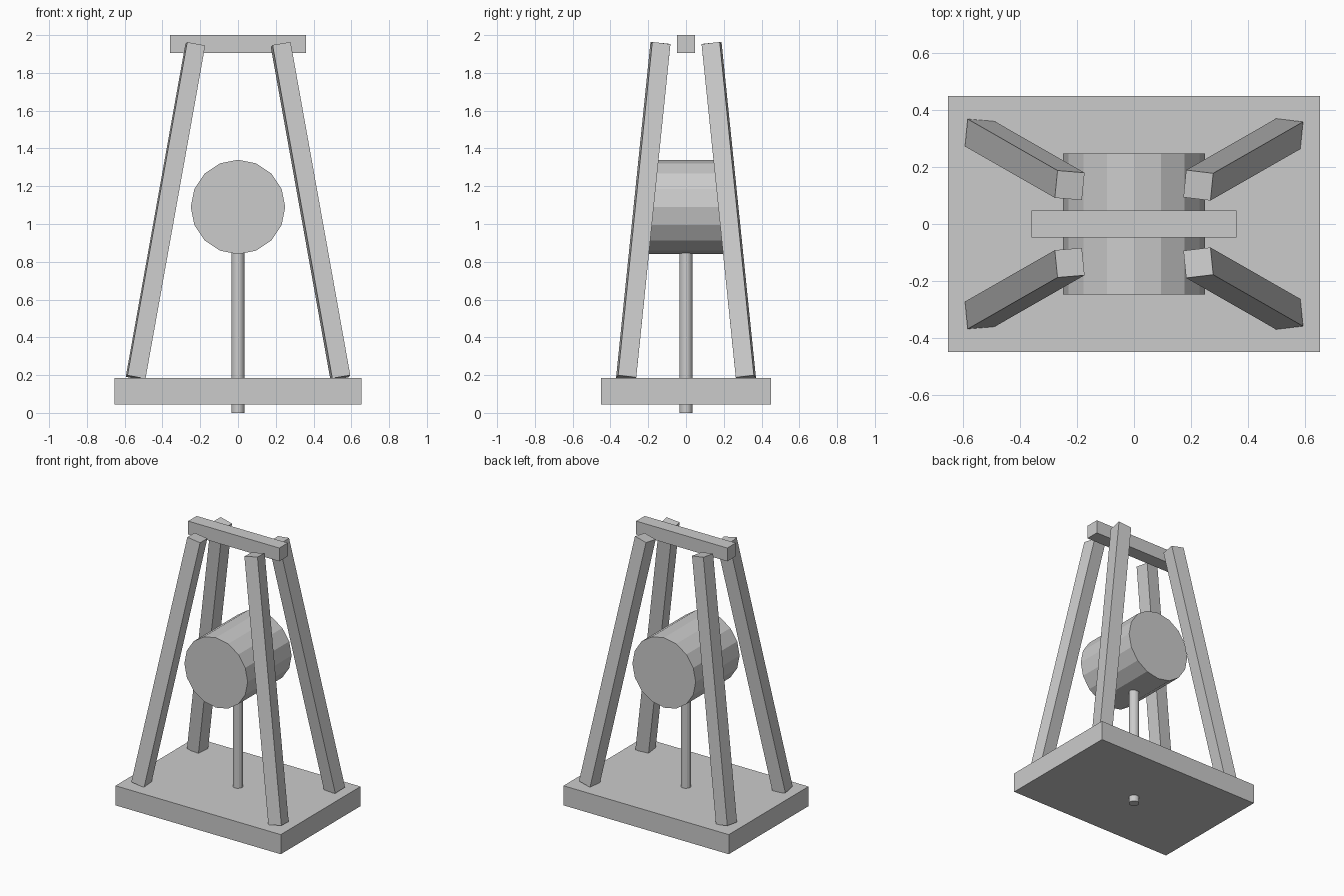
import bpy
import math
from mathutils import Matrix, Vector

cube = bpy.data.objects.get("Cube")
if cube:
    bpy.data.objects.remove(cube, do_unlink=True)

# Single plain grey
grey = bpy.data.materials.new("plain grey")
grey.use_nodes = True
colour = (0.6, 0.6, 0.6, 1)
grey.diffuse_color = colour
grey.node_tree.nodes["Principled BSDF"].inputs["Base Color"].default_value = colour


def finish(name, matrix):
    obj = bpy.context.object
    obj.name = name
    obj.data.transform(matrix)
    obj.data.materials.append(grey)
    return obj


def box(name, size, matrix):
    bpy.ops.mesh.primitive_cube_add(size=1)
    return finish(name, matrix @ Matrix.Diagonal((*size, 1)))


def cylinder(name, radius, length, matrix):
    bpy.ops.mesh.primitive_cylinder_add(vertices=16, radius=radius, depth=length)
    return finish(name, matrix)


def leg(name, sx, sy):
    """Square post leaning inwards, twisted slightly about its length."""
    foot = Vector((sx * 0.542, sy * 0.317, 0.186))
    head = Vector((sx * 0.226, sy * 0.136, 1.95))
    axis = (head - foot).normalized()
    twist = -sy * math.radians(5.7)
    side = Vector((math.cos(twist), math.sin(twist), 0))
    side = (side - axis * side.dot(axis)).normalized()
    turn = Matrix((side, axis.cross(side), axis)).transposed().to_4x4()
    place = Matrix.Translation((foot + head) / 2) @ turn
    box(name, (0.097, 0.097, (head - foot).length), place)


# Base slab and top beam
box("base", (1.306, 0.9, 0.14), Matrix.Translation((0, 0, 0.115)))
box("top_beam", (0.72, 0.096, 0.095), Matrix.Translation((0, 0, 1.9525)))

# Four splayed legs
for y_name, sy in (("front", -1), ("back", 1)):
    for x_name, sx in (("right", -1), ("left", 1)):
        leg(f"{y_name}_{x_name}_leg", sx, sy)

# Drum lying front to back, on a post through the base
cylinder("drum", 0.25, 0.496,
         Matrix.Translation((0, 0, 1.09)) @ Matrix.Rotation(math.pi / 2, 4, "X"))
cylinder("post", 0.034, 0.9, Matrix.Translation((0, 0, 0.45)))
